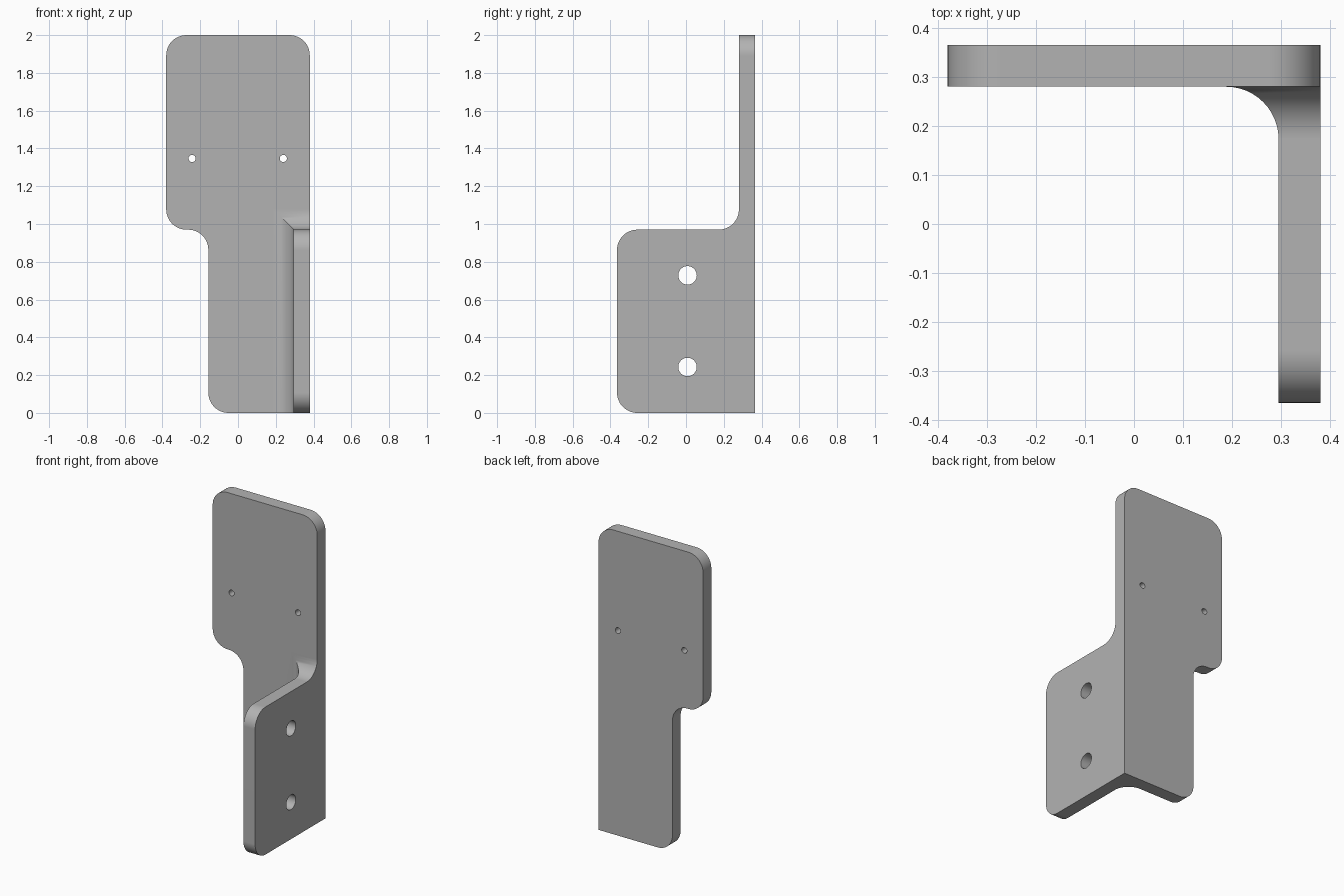
import bpy
import bmesh
import math
from mathutils import Vector

default = bpy.data.objects.get("Cube")
if default:
    bpy.data.objects.remove(default, do_unlink=True)

W, D, H = 0.38, 0.365, 2.0      # half width, half depth, height
T = 0.085                       # sheet thickness
R = 0.107                       # corner and fillet radius
SHELF = 0.97                    # top of the flange
FAR = 3.0                       # overshoot for the crossing profiles
STEPS = 12


def rounded(corners):
    """Outline of right-angled corners (u, v, radius), convex or concave."""
    points = []
    for i, (u, v, r) in enumerate(corners):
        p = Vector((u, v))
        if not r:
            points.append(p)
            continue
        to_prev = (Vector(corners[i - 1][:2]) - p).normalized()
        to_next = (Vector(corners[(i + 1) % len(corners)][:2]) - p).normalized()
        centre = p + r * (to_prev + to_next)
        for k in range(STEPS + 1):
            a = math.pi / 2 * k / STEPS
            points.append(centre - r * (to_next * math.cos(a) + to_prev * math.sin(a)))
    return points


def extrude(name, corners, axis):
    """Sweep an outline right through the model along one axis."""
    bm = bmesh.new()
    verts = []
    for p in rounded(corners):
        co = [p.x, p.y]
        co.insert(axis, -FAR)
        verts.append(bm.verts.new(co))
    face = bm.faces.new(verts)
    ext = bmesh.ops.extrude_face_region(bm, geom=[face])
    shift = Vector((0, 0, 0))
    shift[axis] = 2 * FAR
    moved = [g for g in ext["geom"] if isinstance(g, bmesh.types.BMVert)]
    bmesh.ops.translate(bm, verts=moved, vec=shift)
    bmesh.ops.recalc_face_normals(bm, faces=bm.faces)
    mesh = bpy.data.meshes.new(name)
    bm.to_mesh(mesh)
    bm.free()
    obj = bpy.data.objects.new(name, mesh)
    bpy.context.collection.objects.link(obj)
    return obj


def combine(target, tool, operation):
    mod = target.modifiers.new(operation.title(), "BOOLEAN")
    mod.operation = operation
    mod.solver = "EXACT"
    mod.object = tool
    bpy.context.view_layer.objects.active = target
    bpy.ops.object.modifier_apply(modifier=mod.name)
    bpy.data.objects.remove(tool, do_unlink=True)


def drill(target, location, radius, rotation):
    bpy.ops.mesh.primitive_cylinder_add(vertices=32, radius=radius, depth=0.3,
                                        location=location, rotation=rotation)
    combine(target, bpy.context.object, "DIFFERENCE")


# Front outline: wide upper plate stepping in to a narrow lower plate
bracket = extrude("angle_bracket", [
    (-W, H, R), (W, H, R), (W, 0, 0),
    (-0.157, 0, R), (-0.157, SHELF, R), (-W, SHELF, R)], 1)

# Side outline: flange below, filleted up into the thin back plate
side = extrude("side_outline", [
    (D, 0, 0), (D, FAR, 0), (D - T, FAR, 0),
    (D - T, SHELF, R), (-D, SHELF, R), (-D, 0, R)], 0)
combine(bracket, side, "INTERSECT")

# Plan outline: L shape with an inner fillet
plan = extrude("plan_outline", [
    (-FAR, D - T, 0), (W - T, D - T, R), (W - T, -FAR, 0),
    (FAR, -FAR, 0), (FAR, FAR, 0), (-FAR, FAR, 0)], 2)
combine(bracket, plan, "INTERSECT")

# Small holes in the back plate, large holes in the flange
for x in (-0.243, 0.24):
    drill(bracket, (x, D - T / 2, 1.347), 0.019, (math.pi / 2, 0, 0))
for z in (0.243, 0.728):
    drill(bracket, (W - T / 2, 0.008, z), 0.049, (0, math.pi / 2, 0))

# Grey finish
grey = bpy.data.materials.new("plain_grey")
grey.use_nodes = True
colour = (0.45, 0.45, 0.45, 1.0)
grey.diffuse_color = colour
grey.node_tree.nodes["Principled BSDF"].inputs["Base Color"].default_value = colour
bracket.data.materials.clear()
bracket.data.materials.append(grey)

# Smooth fillets, crisp plate edges
bpy.ops.object.select_all(action="DESELECT")
bracket.select_set(True)
bpy.context.view_layer.objects.active = bracket
bpy.ops.object.shade_smooth_by_angle(angle=math.radians(30))
weighted = bracket.modifiers.new("Weighted Normals", "WEIGHTED_NORMAL")
weighted.keep_sharp = True
